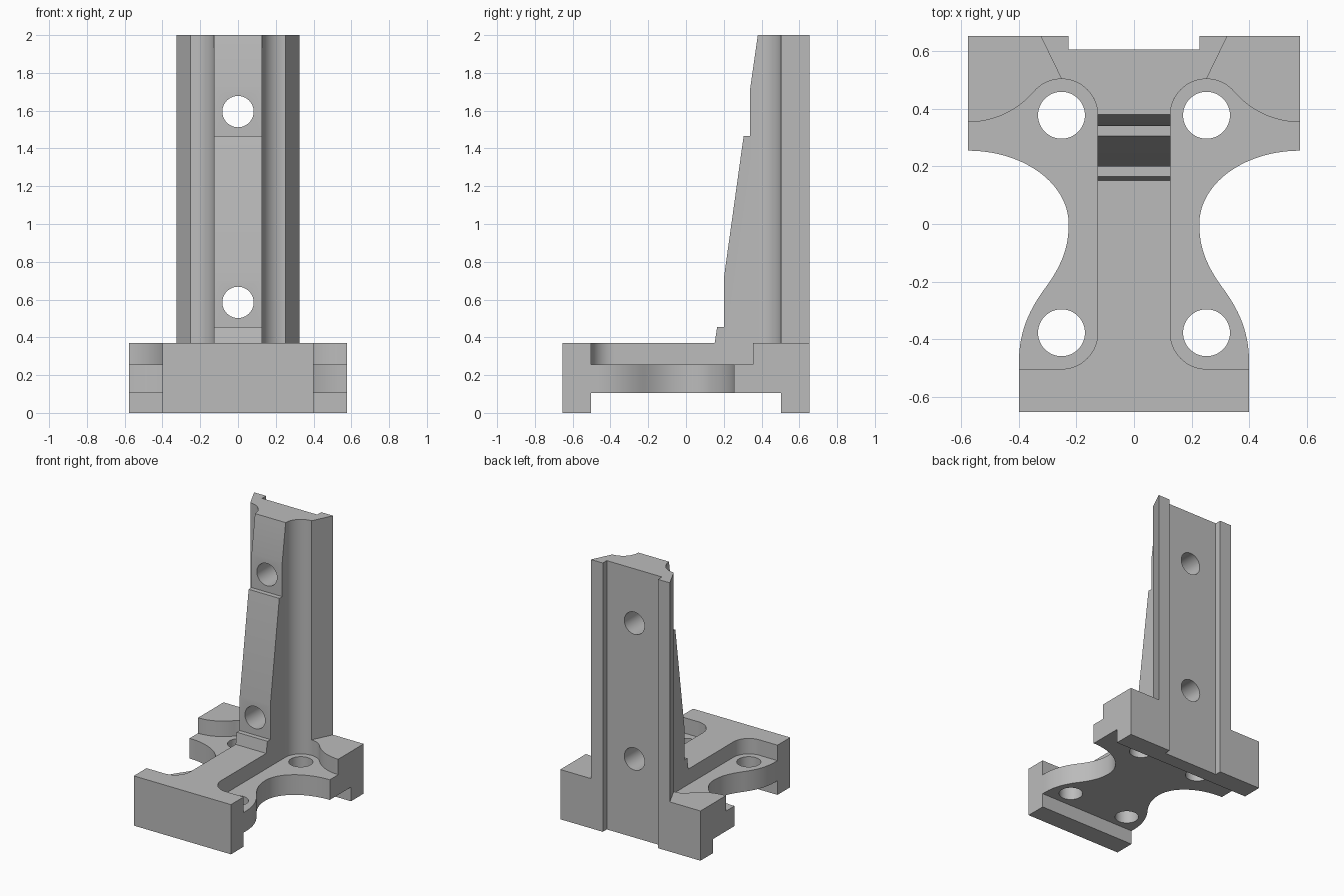
import bpy, bmesh
from math import cos, sin, pi, radians, atan2
from mathutils import Matrix, Vector
from mathutils.geometry import interpolate_bezier

old = bpy.data.objects.get("Cube")
if old:
    bpy.data.objects.remove(old, do_unlink=True)

grey = bpy.data.materials.new("plain grey")
grey.use_nodes = True
colour = (0.5, 0.5, 0.5, 1)
grey.diffuse_color = colour
grey.node_tree.nodes["Principled BSDF"].inputs["Base Color"].default_value = colour

R = 0.126           # fillet radius, also half the rib width
HX, HY = 0.252, 0.378   # mounting hole position
BACK, WIDE = 0.654, 0.577
FLOOR, DECK = 0.255, 0.37


def prism(name, points, low, high, matrix=Matrix()):
    """Extrude a closed 2D profile along its local z."""
    bm = bmesh.new()
    face = bm.faces.new([bm.verts.new((x, y, low)) for x, y in points])
    top = bmesh.ops.extrude_face_region(bm, geom=[face])["geom"]
    verts = [v for v in top if isinstance(v, bmesh.types.BMVert)]
    bmesh.ops.translate(bm, verts=verts, vec=(0, 0, high - low))
    bm.transform(matrix)
    bmesh.ops.recalc_face_normals(bm, faces=bm.faces)
    mesh = bpy.data.meshes.new(name)
    bm.to_mesh(mesh)
    bm.free()
    mesh.materials.append(grey)
    obj = bpy.data.objects.new(name, mesh)
    bpy.context.collection.objects.link(obj)
    return obj


def arc(cx, cy, rx, ry, start, end, steps=20):
    angles = [start + (end - start) * i / steps for i in range(steps + 1)]
    return [(cx + rx * cos(a), cy + ry * sin(a)) for a in angles]


def box(x0, x1, y0, y1):
    return [(x0, y0), (x1, y0), (x1, y1), (x0, y1)]


def flip(points):
    return [(-x, y) for x, y in reversed(points)]


def combine(target, cutter, operation="DIFFERENCE"):
    """Apply a boolean and remove its helper."""
    cutter.hide_render = True
    mod = target.modifiers.new("cut", "BOOLEAN")
    mod.operation, mod.solver, mod.object = operation, "EXACT", cutter
    bpy.context.view_layer.objects.active = target
    bpy.ops.object.modifier_apply(modifier=mod.name)
    bpy.data.objects.remove(cutter, do_unlink=True)


def bezier(*controls):
    pts = interpolate_bezier(*[Vector((x, y, 0)) for x, y in controls], 16)
    return [(p.x, p.y) for p in pts]


# Waisted base plate with a slot down its back
side = [(0.4, -BACK)]
side += bezier((0.4, -0.48), (0.4, -0.37), (0.36, -0.29), (0.303, -0.215))
side += bezier((0.303, -0.215), (0.25, -0.14), (0.227, -0.08), (0.227, 0))[1:]
side += arc(WIDE, 0, 0.35, FLOOR, pi, pi / 2)[1:]
side += [(WIDE, BACK), (0.227, BACK), (0.227, 0.607)]
base = prism("base", side + flip(side), 0, DECK)

# Channel under the base, leaving front and back feet
combine(base, prism("channel", box(-1, 1, -0.504, 0.504), -0.1, 0.105))

# Pockets beside the centre rib, with their mounting holes
join = atan2(BACK - HY, WIDE - HX)
pocket = [(0.9, -0.504)]
pocket += arc(HX, -HY, R, R, -pi / 2, -pi)
pocket += arc(HX, HY, R, R, pi, join, 28)
pocket += arc(WIDE, BACK, 0.3, 0.3, pi + join, 1.5 * pi)[1:]
pocket += [(0.9, BACK - 0.3)]
hole = arc(HX, HY, 0.0815, 0.0815, 0, 2 * pi, 48)[:-1]
for points in (pocket, flip(pocket)):
    combine(base, prism("pocket", points, FLOOR, 0.5))
for points in (hole, flip(hole)):
    for sign in (1, -1):
        combine(base, prism("hole", [(x, sign * y) for x, y in points], -0.1, 0.5))

# Upright column with filleted flanks
half = [(R, 0.1)] + arc(HX, HY, R, R, pi, pi / 2)
half += [(0.325, BACK), (0.227, BACK), (0.227, 0.607)]
column = prism("column", half + flip(half), DECK, 2)

# Stepped and sloping front of the column
front = [(0.8, 0.3), (0.14, 0.3), (0.152, DECK), (0.165, 0.455), (0.2, 0.455),
         (0.2, 0.71), (0.305, 1.465), (0.34, 1.465), (0.34, 1.72),
         (0.38, 2), (0.395, 2.1), (0.8, 2.1)]
across = Matrix(((0, 0, 1, 0), (1, 0, 0, 0), (0, 1, 0, 0), (0, 0, 0, 1)))
combine(column, prism("front_shape", front, -0.6, 0.6, across), "INTERSECT")

# Bolt holes through the column
through = Matrix.Rotation(radians(90), 4, "X")
for z in (0.585, 1.595):
    circle = arc(0, z, 0.083, 0.083, 0, 2 * pi, 48)[:-1]
    combine(column, prism("bolt_hole", circle, -1, 0, through))

# Smooth the round walls and keep the corners crisp
bpy.ops.object.select_all(action="DESELECT")
for obj in (base, column):
    obj.select_set(True)
bpy.context.view_layer.objects.active = base
bpy.ops.object.shade_smooth_by_angle(angle=radians(25))
